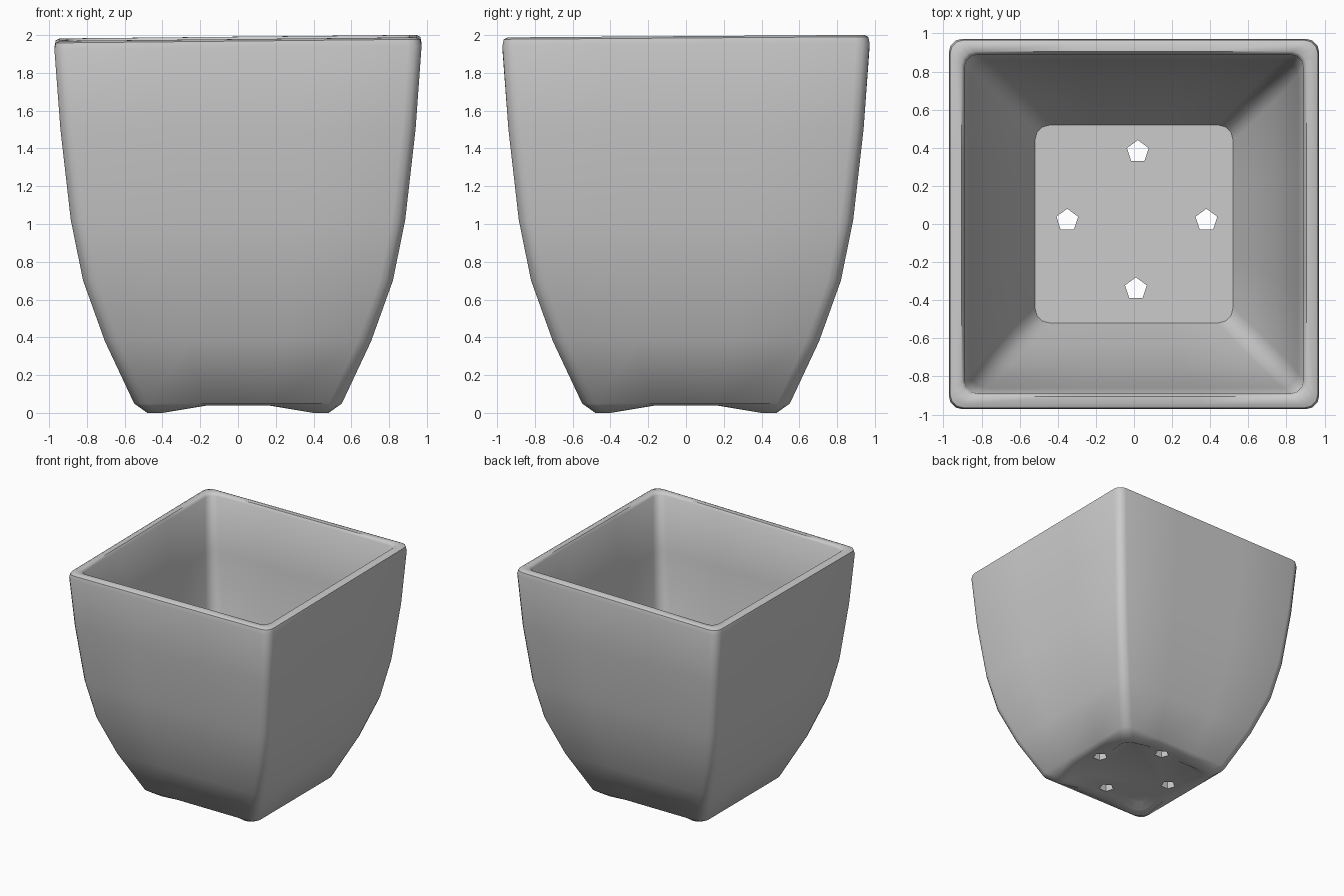
import bpy, bmesh, math

if "Cube" in bpy.data.objects:
    bpy.data.objects.remove(bpy.data.objects["Cube"])

clay = bpy.data.materials.new("grey_clay")
clay.diffuse_color = (0.6, 0.6, 0.6, 1)
clay.use_nodes = True
clay.node_tree.nodes["Principled BSDF"].inputs["Base Color"].default_value = clay.diffuse_color


def ring_points(w, r):
    """Rounded square of half-width w: corner arcs plus two points per side."""
    pts = []
    for k in range(4):
        a0 = k * math.pi / 2
        cx, cy = [(1, 1), (-1, 1), (-1, -1), (1, -1)][k]
        for i in range(4):
            a = a0 + i * math.pi / 6
            pts.append((cx * (w - r) + r * math.cos(a),
                        cy * (w - r) + r * math.sin(a), True))
        # two points along the side after this corner
        dx, dy = -math.sin(a0), math.cos(a0)
        for t in (-0.35, 0.35):
            # side runs anticlockwise; outward normal is (dx, dy)
            tx, ty = -dy, dx
            pts.append((dx * w + tx * t * w, dy * w + ty * t * w, False))
    return pts


# Profile: half-width, corner radius, corner height, mid-side height
profile = [
    (0.37, 0.08, 0.045, 0.045),   # recessed underside
    (0.42, 0.08, 0.01, 0.042),    # feet at the corners
    (0.48, 0.08, 0.00, 0.040),
    (0.55, 0.07, 0.05, 0.05),
    (0.705, 0.07, 0.38, 0.38),    # curved outer wall
    (0.82, 0.07, 0.70, 0.70),
    (0.885, 0.07, 1.02, 1.02),
    (0.94, 0.07, 1.50, 1.50),
    (0.972, 0.07, 1.94, 1.94),
    (0.965, 0.07, 1.975, 1.975),  # rim
    (0.945, 0.07, 1.985, 1.985),
    (0.905, 0.07, 1.985, 1.985),
    (0.89, 0.07, 1.965, 1.965),
    (0.86, 0.08, 1.50, 1.50),     # inner wall
    (0.81, 0.09, 1.02, 1.02),
    (0.745, 0.09, 0.70, 0.70),
    (0.635, 0.09, 0.38, 0.38),
    (0.52, 0.08, 0.13, 0.13),     # floor edge
]

# Planter body
bm = bmesh.new()
rings = []
for w, r, zc, zs in profile:
    ring = []
    for x, y, corner in ring_points(w, r):
        z = zc if corner else zs
        if z > 1.9:                       # the rim leans very slightly
            z += 0.010 * x + 0.007 * y
        ring.append(bm.verts.new((x, y, z)))
    rings.append(ring)
for a, b in zip(rings, rings[1:]):
    n = len(a)
    for i in range(n):
        j = (i + 1) % n
        bm.faces.new((a[i], a[j], b[j], b[i]))
bm.faces.new(rings[0][::-1])
bm.faces.new(rings[-1])
bmesh.ops.recalc_face_normals(bm, faces=bm.faces)
mesh = bpy.data.meshes.new("planter")
bm.to_mesh(mesh)
bm.free()
planter = bpy.data.objects.new("planter", mesh)
bpy.context.collection.objects.link(planter)
mesh.materials.append(clay)

# Four five-sided drain holes through the floor
for i, (x, y) in enumerate([(0.02, 0.38), (-0.35, 0.02), (0.38, 0.02), (0.01, -0.34)]):
    bpy.ops.mesh.primitive_cylinder_add(vertices=5, radius=0.06, depth=0.5,
                                        location=(x, y, 0.1))
    cutter = bpy.context.object
    cutter.name = "drain_hole_cutter_%d" % (i + 1)
    cutter.data.materials.append(clay)
    mod = planter.modifiers.new("drain_hole", 'BOOLEAN')
    mod.operation = 'DIFFERENCE'
    mod.solver = 'EXACT'
    mod.object = cutter
    bpy.ops.object.select_all(action='DESELECT')
    planter.select_set(True)
    bpy.context.view_layer.objects.active = planter
    bpy.ops.object.modifier_apply(modifier=mod.name)
    bpy.data.objects.remove(cutter, do_unlink=True)

# Smooth walls, crisp floor and hole edges
bpy.ops.object.shade_smooth_by_angle(angle=math.radians(50))
